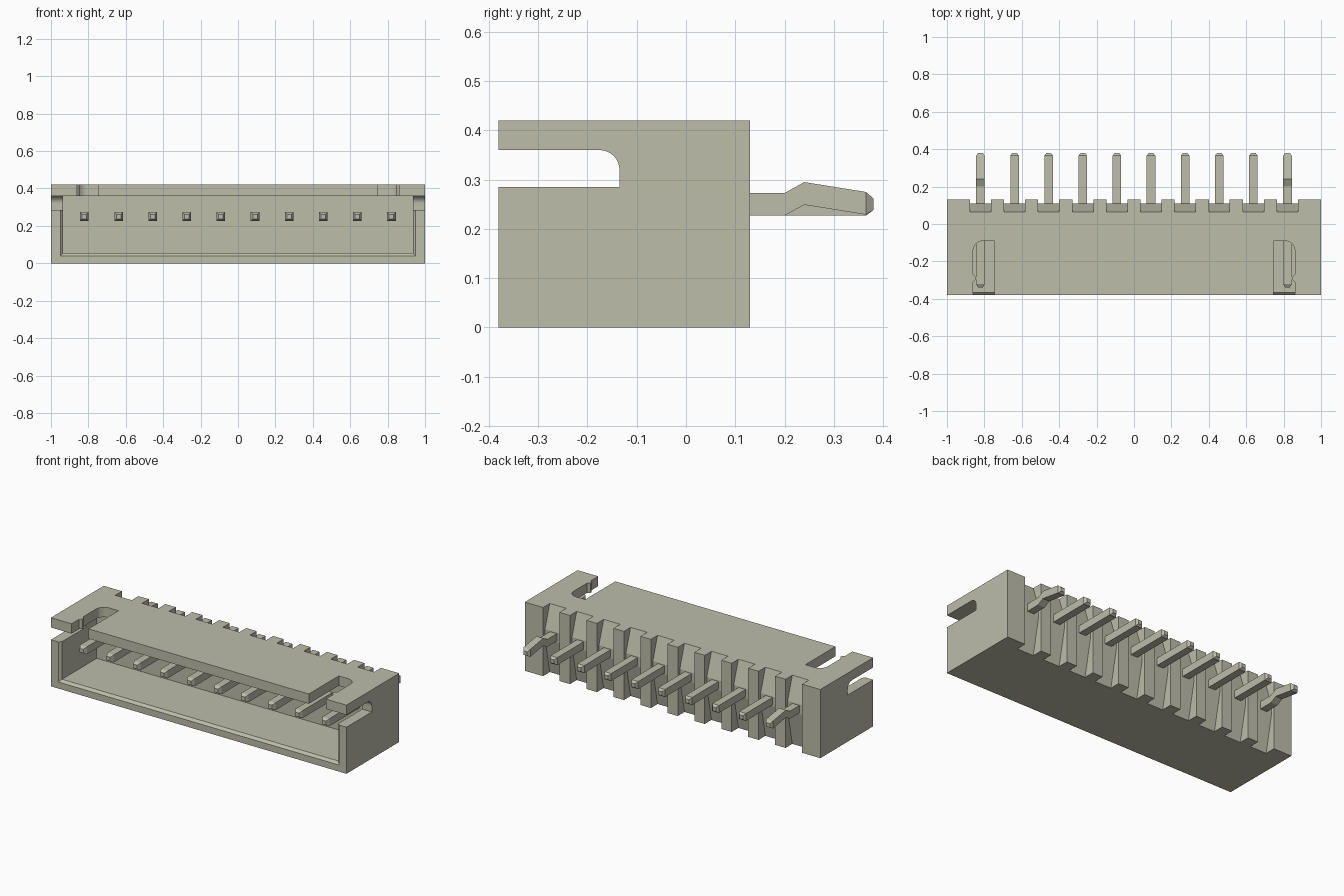
import bpy, bmesh
from math import cos, sin, pi

cube = bpy.data.objects.get("Cube")
if cube:
    bpy.data.objects.remove(cube, do_unlink=True)

mat = bpy.data.materials.new("warm grey plastic")
mat.use_nodes = True
COLOR = (0.51, 0.51, 0.41, 1)
mat.diffuse_color = COLOR
mat.node_tree.nodes["Principled BSDF"].inputs["Base Color"].default_value = COLOR


def loft(name, sections):
    """Solid through equal-sized closed loops of 3D points."""
    bm = bmesh.new()
    loops = [[bm.verts.new(p) for p in s] for s in sections]
    n = len(loops[0])
    for a, b in zip(loops, loops[1:]):
        for i in range(n):
            j = (i + 1) % n
            bm.faces.new((a[i], a[j], b[j], b[i]))
    bm.faces.new(loops[0][::-1])
    bm.faces.new(loops[-1])
    bmesh.ops.recalc_face_normals(bm, faces=bm.faces)
    me = bpy.data.meshes.new(name)
    bm.to_mesh(me)
    bm.free()
    me.materials.append(mat)
    ob = bpy.data.objects.new(name, me)
    bpy.context.collection.objects.link(ob)
    return ob


def prism_x(name, profile, x0, x1):
    return loft(name, [[(x, y, z) for y, z in profile] for x in (x0, x1)])


def prism_z(name, profile, z0, z1):
    return loft(name, [[(x, y, z) for x, y in profile] for z in (z0, z1)])


def rect(a0, b0, a1, b1):
    return [(a0, b0), (a1, b0), (a1, b1), (a0, b1)]


def arc(cx, cy, r, start, end, steps=8):
    angles = [start + (end - start) * i / steps for i in range(steps + 1)]
    return [(cx + r * cos(a), cy + r * sin(a)) for a in angles]


def cut(target, cutters):
    for c in cutters:
        m = target.modifiers.new("cut", "BOOLEAN")
        m.operation, m.solver, m.object = "DIFFERENCE", "EXACT", c
    dg = bpy.context.evaluated_depsgraph_get()
    target.data = bpy.data.meshes.new_from_object(target.evaluated_get(dg))
    target.modifiers.clear()
    for c in cutters:
        bpy.data.objects.remove(c, do_unlink=True)


FRONT, BACK, TOP, MID = -0.38, 0.13, 0.42, 0.25
PINS = [-0.821 + i * 0.1824 for i in range(10)]

# Housing shell with a chamfered front opening
housing = prism_x("housing", rect(FRONT, 0, BACK, TOP), -1, 1)


def opening(y, half, low):
    return [(x, y, z) for x, z in rect(-half, low, half, 0.36)]


cutters = [loft("cavity", [opening(FRONT - 0.015, 0.965, 0.025),
                           opening(FRONT + 0.015, 0.935, 0.055),
                           opening(-0.03, 0.935, 0.055)])]

for s in (-1, 1):
    # Side window with one rounded upper corner
    window = [(-0.5, 0.285), (-0.135, 0.285)] + arc(-0.175, 0.32, 0.04, 0, pi / 2) + [(-0.5, 0.36)]
    cutters.append(prism_x("window", window, s * 0.9, s * 1.1))
    # Top slot with a rounded outer corner and a small detent
    slot = [(0.745, -0.5), (0.745, -0.09)] + arc(0.807, -0.143, 0.053, pi / 2, 0)
    slot += [(0.86, -0.27), (0.845, -0.285), (0.845, -0.295), (0.86, -0.31), (0.86, -0.5)]
    cutters.append(prism_z("slot", [(s * x, y) for x, y in slot], 0.33, 0.5))

# Rear channels, ramped towards each pin
ramp = [(0.2, -0.05), (0.055, -0.05), (0.065, 0), (0.11, MID - 0.03),
        (0.11, MID + 0.03), (0.065, TOP), (0.055, 0.47), (0.2, 0.47)]
for x in PINS:
    cutters.append(prism_x("channel", ramp, x - 0.056, x + 0.056))
cut(housing, cutters)

# Contact pins: square wire with tapered tips, end pins kinked upward
W = 0.023
for i, x in enumerate(PINS):
    kink = i in (0, len(PINS) - 1)
    path = [(-0.34, MID, 0.012), (-0.322, MID, W), (0.2, MID, W)]
    if kink:
        path += [(0.24, 0.272, W), (0.365, 0.252, W), (0.38, 0.25, 0.012)]
    else:
        path += [(0.365, MID, W), (0.38, MID, 0.012)]
    loft(f"pin_{i + 1}", [[(x + a, y, z + b) for a, b in rect(-w, -w, w, w)]
                          for y, z, w in path])
